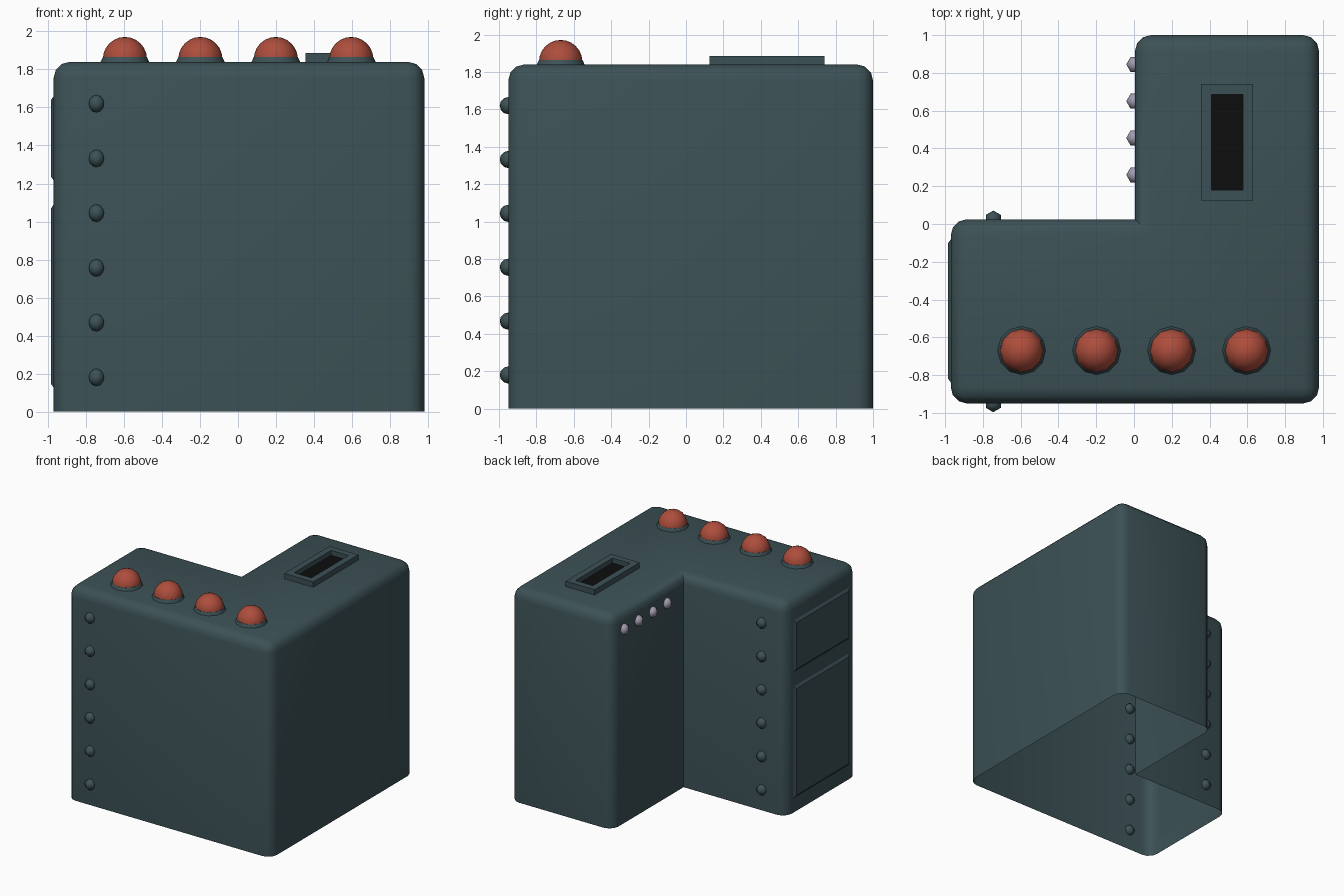
import bpy, bmesh, math
from mathutils import Matrix, Vector

if "Cube" in bpy.data.objects:
    bpy.data.objects.remove(bpy.data.objects["Cube"])


def material(name, rgb):
    m = bpy.data.materials.new(name)
    m.diffuse_color = (*rgb, 1)
    m.use_nodes = True
    m.node_tree.nodes["Principled BSDF"].inputs["Base Color"].default_value = m.diffuse_color
    return m


TEAL = material("teal_paint", (0.045, 0.082, 0.092))
RED = material("red_dome", (0.42, 0.075, 0.045))
PALE = material("pale_bulb", (0.36, 0.33, 0.42))
BLACK = material("black_slot", (0.004, 0.004, 0.004))


def finish(bm, name, mat, angle=40):
    bmesh.ops.recalc_face_normals(bm, faces=bm.faces)
    me = bpy.data.meshes.new(name)
    bm.to_mesh(me)
    bm.free()
    me.materials.append(mat)
    ob = bpy.data.objects.new(name, me)
    bpy.context.collection.objects.link(ob)
    if angle:
        bpy.ops.object.select_all(action='DESELECT')
        ob.select_set(True)
        bpy.context.view_layer.objects.active = ob
        bpy.ops.object.shade_smooth_by_angle(angle=math.radians(angle))
    return ob


def ball(name, loc, r, mat, seg=6, rings=6, turn=0):
    bm = bmesh.new()
    bmesh.ops.create_uvsphere(bm, u_segments=seg, v_segments=rings, radius=r,
                              matrix=Matrix.Translation(loc) @ Matrix.Rotation(turn, 4, 'Z'))
    return finish(bm, name, mat, 80)


# L-shaped cabinet shell, rounded outer edges, open underneath
H = 1.84
INNER = Vector((0.005, 0.025))
outline = [(-0.97, -0.95), (0.98, -0.95), (0.98, 1.0), (INNER.x, 1.0),
           tuple(INNER), (-0.97, INNER.y)]
bm = bmesh.new()
base = bm.faces.new([bm.verts.new((x, y, 0)) for x, y in outline])
ext = bmesh.ops.extrude_face_region(bm, geom=[base], use_keep_orig=True)
for v in ext["geom"]:
    if isinstance(v, bmesh.types.BMVert):
        v.co.z = H
edges = []
for e in bm.edges:
    a, b = (v.co for v in e.verts)
    on_top = a.z > 1 and b.z > 1
    upright = abs(a.z - b.z) > 1 and (a.xy - INNER).length > 0.01
    if on_top or upright:
        edges.append(e)
bmesh.ops.recalc_face_normals(bm, faces=bm.faces)
bmesh.ops.bevel(bm, geom=edges, offset=0.085, segments=3, profile=0.5, affect='EDGES')
bottom = [f for f in bm.faces if all(v.co.z < 0.001 for v in f.verts)]
bmesh.ops.delete(bm, geom=bottom, context='FACES')
bmesh.ops.recalc_face_normals(bm, faces=bm.faces)
finish(bm, "cabinet_shell", TEAL)

# Two raised panels with sloped rims on the left side
for name, z0, z1 in (("upper_panel", 1.215, 1.66), ("lower_panel", 0.125, 1.09)):
    bm = bmesh.new()
    y0, y1, s = -0.84, -0.08, 0.022
    rim = [(y0, z0), (y1, z0), (y1, z1), (y0, z1)]
    top = [(y0 + s, z0 + s), (y1 - s, z0 + s), (y1 - s, z1 - s), (y0 + s, z1 - s)]
    lo = [bm.verts.new((-0.969, y, z)) for y, z in rim]
    hi = [bm.verts.new((-0.985, y, z)) for y, z in top]
    bm.faces.new(hi)
    bm.faces.new(lo)
    for i in range(4):
        j = (i + 1) % 4
        bm.faces.new((lo[i], lo[j], hi[j], hi[i]))
    finish(bm, name, TEAL, 0)

# Rivet columns on the front and on the rear of the low wing
for i in range(6):
    z = 0.18 + i * 0.288
    ball("front_rivet", (-0.745, -0.95, z), 0.046, TEAL)
    ball("rear_rivet", (-0.745, INNER.y, z), 0.046, TEAL)

# Pale bulbs under the top edge of the inner wall
for i in range(4):
    ball("small_bulb", (INNER.x, 0.26 + i * 0.195, 1.68), 0.046, PALE, turn=math.pi / 2)

# Red dome lamps on collars
for i in range(4):
    x, y = -0.595 + i * 0.397, -0.67
    ball("lamp_dome", (x, y, 1.855), 0.116, RED, 12, 12)
    bm = bmesh.new()
    bmesh.ops.create_cone(bm, cap_ends=True, segments=12, radius1=0.13, radius2=0.116,
                          depth=0.03, matrix=Matrix.Translation((x, y, 1.85)))
    finish(bm, "lamp_collar", TEAL)

# Slot frame on the top of the rear wing
bm = bmesh.new()
fx, fy = 0.493, 0.433


def loop(hx, hy, z):
    return [bm.verts.new((fx + a * hx, fy + b * hy, z))
            for a, b in ((-1, -1), (1, -1), (1, 1), (-1, 1))]


loops = [loop(0.138, 0.308, H - 0.005), loop(0.138, 0.308, 1.886),
         loop(0.083, 0.253, 1.886), loop(0.083, 0.253, H - 0.005)]
for a, b in zip(loops, loops[1:]):
    for i in range(4):
        j = (i + 1) % 4
        bm.faces.new((a[i], a[j], b[j], b[i]))
finish(bm, "slot_frame", TEAL, 0)

# Black floor of the slot
bm = bmesh.new()
bm.faces.new(loop(0.083, 0.253, H + 0.004))
finish(bm, "slot_floor", BLACK, 0)
